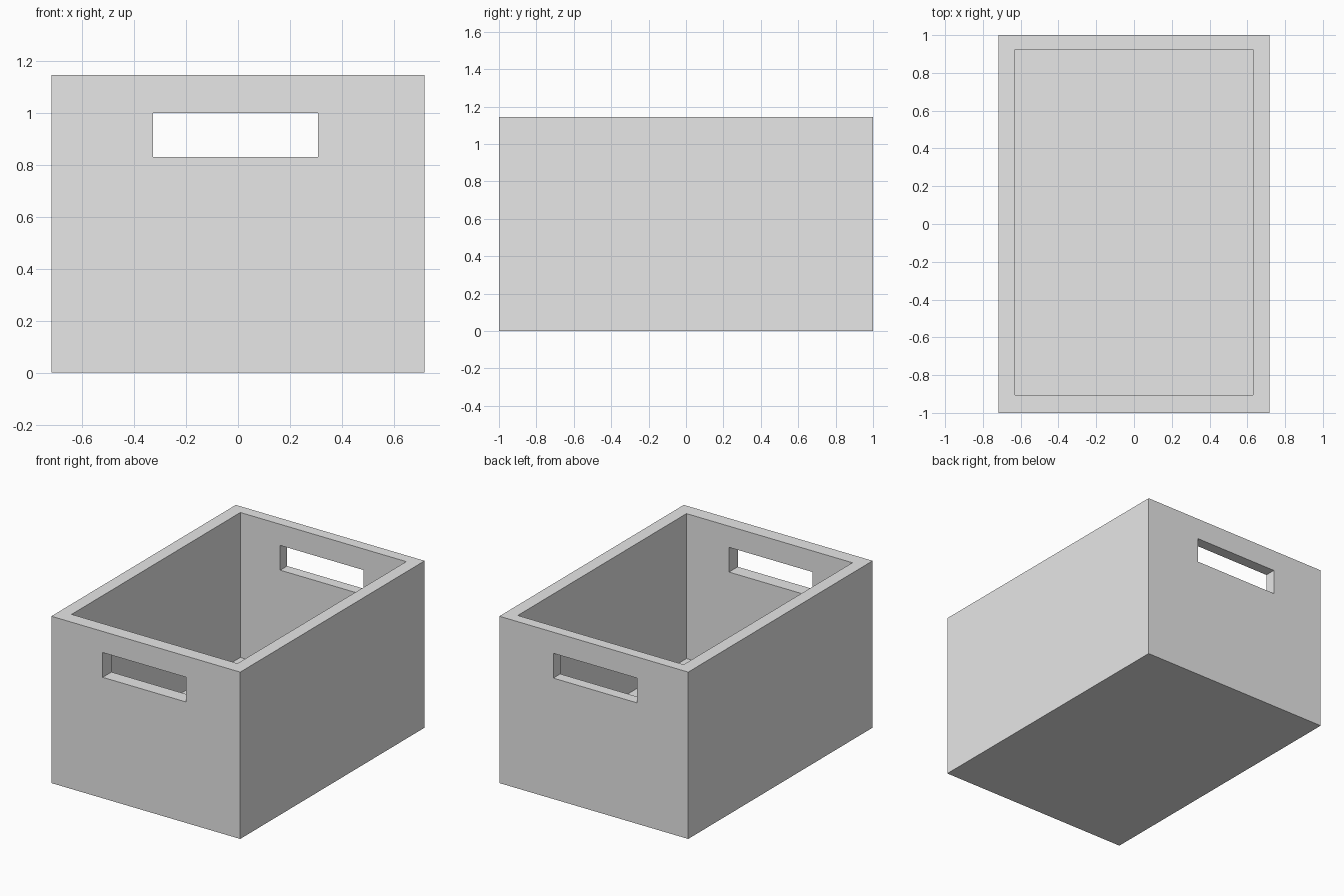
import bpy
from mathutils import Vector

cube = bpy.data.objects.get("Cube")
if cube:
    bpy.data.objects.remove(cube, do_unlink=True)

HALF_X, HALF_Y, HEIGHT = 0.717, 1.0, 1.145
FLOOR = 0.15


def make_material(name, colour):
    mat = bpy.data.materials.new(name)
    mat.use_nodes = True
    mat.diffuse_color = colour
    mat.node_tree.nodes["Principled BSDF"].inputs["Base Color"].default_value = colour
    return mat


def box(name, low, high):
    """Axis-aligned box between two corners."""
    low, high = Vector(low), Vector(high)
    bpy.ops.mesh.primitive_cube_add(size=1)
    obj = bpy.context.object
    obj.name = name
    for v in obj.data.vertices:
        v.co = (low + high) / 2 + v.co * (high - low)
    return obj


def cut(target, cutter):
    """Subtract the cutter from the target, then discard the cutter."""
    cutter.hide_render = True
    mod = target.modifiers.new("cut", "BOOLEAN")
    mod.operation = "DIFFERENCE"
    mod.solver = "EXACT"
    mod.object = cutter
    bpy.context.view_layer.objects.active = target
    bpy.ops.object.modifier_apply(modifier=mod.name)
    bpy.data.objects.remove(cutter, do_unlink=True)


# Outer block
crate = box("crate", (-HALF_X, -HALF_Y, 0), (HALF_X, HALF_Y, HEIGHT))

# Open interior, slightly nearer the back wall
cut(crate, box("interior_cutter", (-0.63, -0.905, FLOOR), (0.63, 0.925, HEIGHT + 0.2)))

# Hand holes through the front and back walls
cut(crate, box("handle_cutter", (-0.327, -1.2, 0.83), (0.307, 1.2, 1.0)))

crate.data.materials.clear()
crate.data.materials.append(make_material("light_grey", (0.8, 0.8, 0.8, 1)))
